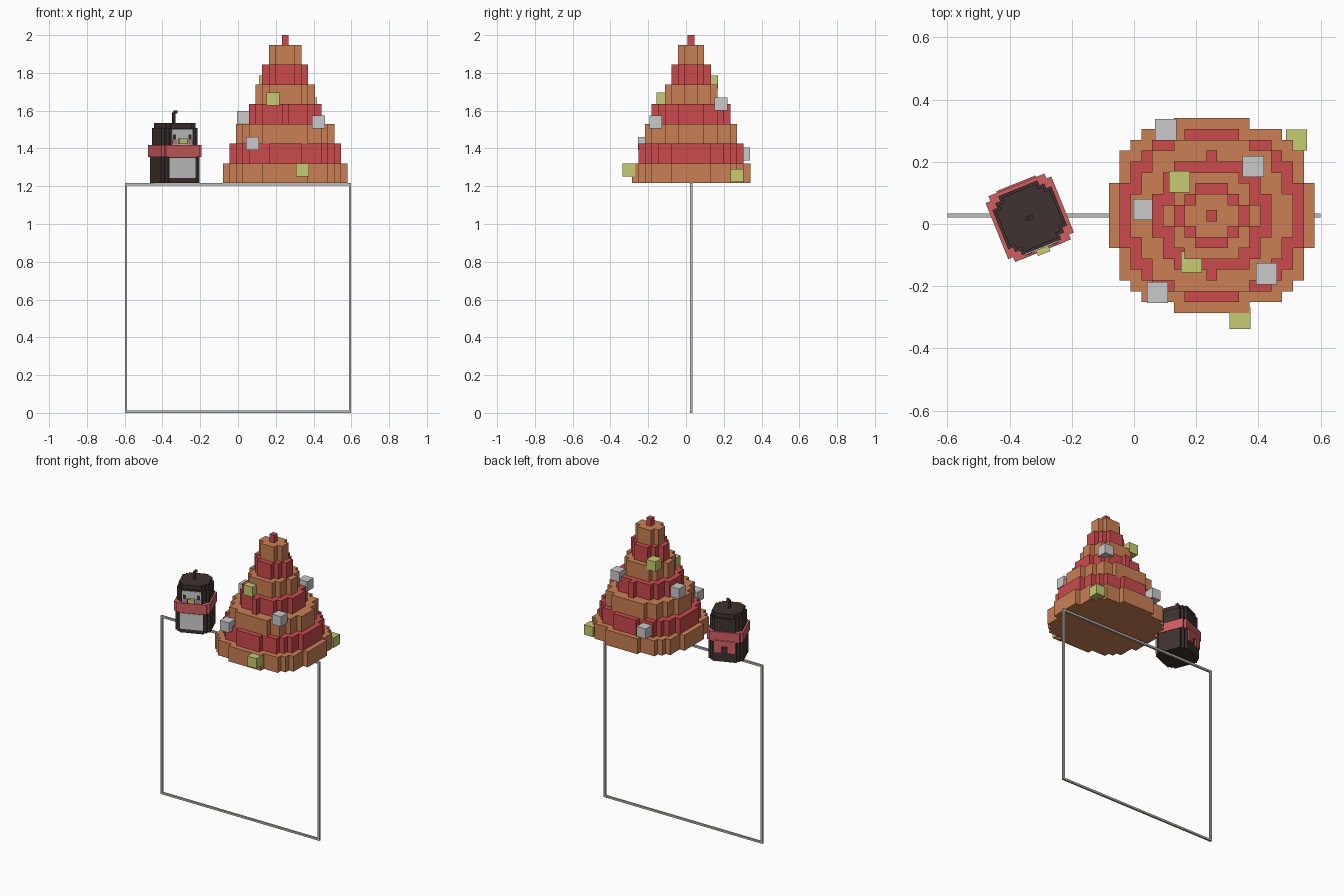
import bpy, bmesh, math
from mathutils import Matrix

if "Cube" in bpy.data.objects:
    bpy.data.objects.remove(bpy.data.objects["Cube"])


def material(name, *rgb):
    """Flat material from 0-255 sRGB values."""
    col = [(c / 255 / 12.92) if c < 11 else ((c / 255 + 0.055) / 1.055) ** 2.4 for c in rgb] + [1]
    m = bpy.data.materials.new(name)
    m.use_nodes = True
    m.diffuse_color = col
    m.node_tree.nodes["Principled BSDF"].inputs["Base Color"].default_value = col
    return m


orange = material("orange", 203, 128, 85)
red = material("red", 203, 74, 76)
lime = material("lime", 199, 203, 113)
silver = material("silver", 202, 202, 202)
frame_grey = material("frame grey", 190, 190, 186)
dark = material("dark brown", 62, 50, 46)
scarf_red = material("scarf red", 208, 94, 96)
cheek_pink = material("cheek pink", 186, 130, 142)


def prism(name, steps, unit, loc, height, mat, base=Matrix()):
    """Upright block with a stepped outline: the union of centred (width, depth)
    rectangles, widest first. loc is the centre of its underside."""
    quarter = []
    for i, (w, d) in enumerate(steps):
        if i:
            quarter.append((w, steps[i - 1][1]))
        quarter.append((w, d))
    outline = []
    for sx, sy in ((1, 1), (-1, 1), (-1, -1), (1, -1)):
        pts = [(x * sx, y * sy) for x, y in quarter]
        outline += pts if sx * sy > 0 else pts[::-1]
    bm = bmesh.new()
    face = bm.faces.new([bm.verts.new((x * unit / 2, y * unit / 2, 0)) for x, y in outline])
    top = bmesh.ops.extrude_face_region(bm, geom=[face])["geom"]
    bmesh.ops.translate(bm, vec=(0, 0, height), verts=[v for v in top if isinstance(v, bmesh.types.BMVert)])
    bmesh.ops.recalc_face_normals(bm, faces=bm.faces)
    me = bpy.data.meshes.new(name)
    bm.to_mesh(me)
    bm.free()
    me.materials.append(mat)
    ob = bpy.data.objects.new(name, me)
    ob.matrix_world = base @ Matrix.Translation(loc)
    bpy.context.collection.objects.link(ob)
    return ob


def box(name, size, loc, mat, base=Matrix()):
    return prism(name, [size[:2]], 1, loc, size[2], mat, base)


# Thin square frame
MID, BAR, TOP = 0.027, 0.013, 1.217
for side, x in (("right", -0.593), ("left", 0.593)):
    box("frame_post_" + side, (BAR, BAR, TOP), (x, MID, 0), frame_grey)
for part, z in (("bottom", 0), ("top", TOP - BAR)):
    box("frame_rail_" + part, (1.19, BAR, BAR), (0, MID, z), frame_grey)

# Stepped tree with alternating colours
tiers = [
    [(19, 6), (17, 12), (15, 14), (13, 16), (7, 18)],
    [(17, 6), (15, 10), (13, 12), (11, 14), (5, 16)],
    [(15, 4), (13, 8), (11, 12), (7, 14)],
    [(11, 4), (9, 8), (7, 10), (1, 12)],
    [(9, 2), (7, 6), (5, 8)],
    [(7, 2), (5, 4), (3, 6)],
    [(5, 2), (3, 4)],
]
STEP = 0.1045
for i, steps in enumerate(tiers):
    prism(f"tree_tier_{i + 1}", steps, 0.0348, (0.25, MID, TOP + i * STEP), STEP, (orange, red)[i % 2])
box("tree_tip", (0.035, 0.037, 0.0515), (0.25, MID, TOP + 7 * STEP), red)

# Cube ornaments
ornaments = {
    lime: [(.185, -.122, 1.662), (.341, -.303, 1.286), (.522, .27, 1.257), (.146, .136, 1.752)],
    silver: [(.426, -.16, 1.54), (.076, -.22, 1.427), (.03, .047, 1.565),
             (.102, .304, 1.37), (.383, .185, 1.636)],
}
for mat, spots in ornaments.items():
    for x, y, z in spots:
        box("ornament_" + mat.name, (0.068,) * 3, (x, y, z - 0.034), mat)

# Small bird, turned toward the tree
U = 0.017
bird = Matrix.Translation((-0.335, 0.02, TOP)) @ Matrix.Rotation(math.radians(22), 4, "Z")
trunk = [(13, 9), (11, 11), (9, 13)]
layers = [
    ("bird_body", trunk, 0, 0.2, dark),
    ("bird_scarf", [(13.4, 11.4), (11.4, 13.4)], 0.137, 0.064, scarf_red),
    ("bird_head", [(12, 8), (10, 10), (8, 12)], 0.2, 0.09, dark),
    ("bird_crown", [(11, 7), (9, 9), (7, 11)], 0.29, 0.028, dark),
]
for name, steps, z, h, mat in layers:
    prism(name, steps, U, (0, 0, z), h, mat, bird)

# Belly and face plates
FACE = -6 * U
box("bird_belly", (9 * U, 0.008, 0.107), (0, -6.5 * U, 0.026), silver, bird)
box("bird_face", (7 * U, 0.008, 0.083), (0, FACE, 0.2), silver, bird)
box("bird_beak", (0.043, 0.024, 0.028), (0, FACE - 0.01, 0.207), lime, bird)
for side, s in (("right", -1), ("left", 1)):
    box("bird_eye_" + side, (U, 0.005, 0.026), (s * 2.6 * U, FACE - 0.004, 0.23), dark, bird)
    box("bird_cheek_" + side, (1.8 * U, 0.005, 0.026), (s * 2.5 * U, FACE - 0.004, 0.204), cheek_pink, bird)
    # Scarf tails hang at the back
    box("scarf_tail_" + side, (3 * U, 0.014, 0.085), (s * 2.5 * U, 6.6 * U, 0.06), scarf_red, bird)
box("scarf_knot", (8 * U, 0.014, 0.04), (0, 6.6 * U, 0.105), scarf_red, bird)

# Bent tuft on the crown
box("tuft_stem", (0.014, 0.013, 0.055), (-0.006, 0, 0.318), dark, bird)
box("tuft_tip", (0.016, 0.013, 0.016), (0.004, 0, 0.367), dark, bird)
